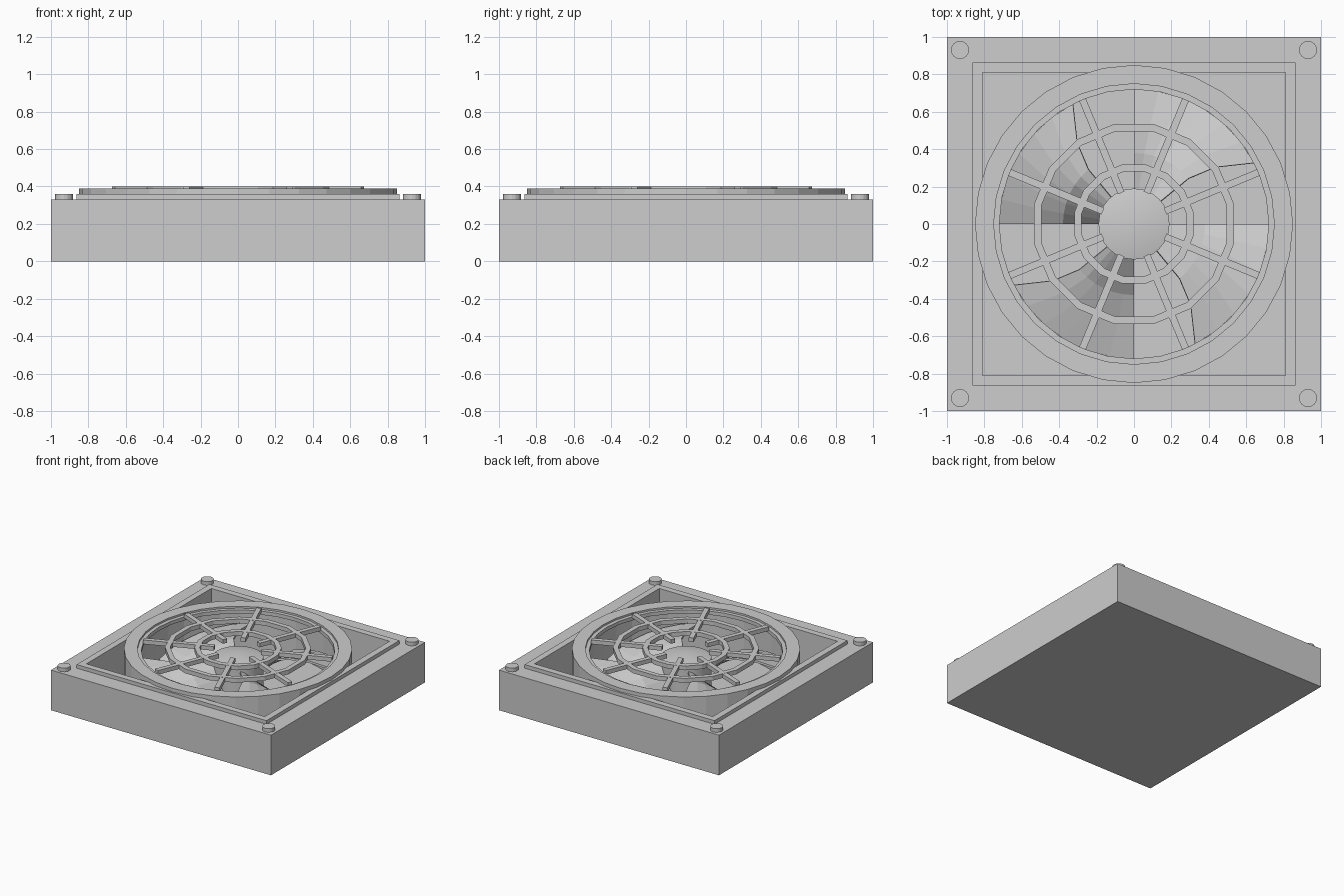
import bpy, bmesh
from math import sin, cos, pi, radians

cube = bpy.data.objects.get("Cube")
if cube:
    bpy.data.objects.remove(cube, do_unlink=True)

grey = bpy.data.materials.new("plain grey")
grey.use_nodes = True
COLOUR = (0.61, 0.61, 0.61, 1)
grey.diffuse_color = COLOUR
grey.node_tree.nodes["Principled BSDF"].inputs["Base Color"].default_value = COLOUR


def finish(name, bm):
    bmesh.ops.recalc_face_normals(bm, faces=bm.faces)
    mesh = bpy.data.meshes.new(name)
    bm.to_mesh(mesh)
    bm.free()
    mesh.materials.append(grey)
    obj = bpy.data.objects.new(name, mesh)
    bpy.context.collection.objects.link(obj)
    return obj


def lathe(name, profile, sides, closed=True, turn=0.0):
    """Revolve (radius, height) points; a closed profile makes a ring."""
    bm = bmesh.new()
    rows = []
    for r, z in profile:
        if r == 0:
            rows.append([bm.verts.new((0, 0, z))] * sides)
        else:
            rows.append([bm.verts.new((r * cos(2 * pi * i / sides + turn),
                                       r * sin(2 * pi * i / sides + turn), z))
                         for i in range(sides)])
    pairs = list(zip(rows, rows[1:]))
    if closed:
        pairs.append((rows[-1], rows[0]))
    for a, b in pairs:
        for i in range(sides):
            j = (i + 1) % sides
            corners = list(dict.fromkeys((a[i], a[j], b[j], b[i])))
            bm.faces.new(corners)
    return finish(name, bm)


def ring(name, inner, outer, low, high, sides, turn=0.0):
    return lathe(name, [(inner, low), (outer, low), (outer, high), (inner, high)],
                 sides, turn=turn)


# Housing: square tray with a stepped lip and a sunken floor
s = 2 ** 0.5
tray = [(0, 0), (s, 0), (s, 0.33), (0.863 * s, 0.33), (0.863 * s, 0.36),
        (0.81 * s, 0.36), (0.81 * s, 0.03), (0, 0.03)]
lathe("housing", tray, 4, closed=False, turn=pi / 4)

# Corner bolts
for i, (sx, sy) in enumerate([(1, 1), (-1, 1), (-1, -1), (1, -1)]):
    bolt = lathe(f"corner_bolt_{i + 1}",
                 [(0, 0.32), (0.048, 0.32), (0.048, 0.36), (0, 0.36)], 16, closed=False)
    bolt.location = (0.93 * sx, 0.93 * sy, 0)

# Round shroud around the fan
ring("shroud", 0.75, 0.85, 0.02, 0.39, 32)

# Grille: rim, two hoops and eight spokes
ring("grille_rim", 0.72, 0.755, 0.345, 0.375, 32)
ring("grille_outer_hoop", 0.505, 0.545, 0.365, 0.4, 16, pi / 16)
ring("grille_inner_hoop", 0.285, 0.325, 0.365, 0.4, 16, pi / 16)

bm = bmesh.new()
bmesh.ops.create_cube(bm, size=1)
bmesh.ops.scale(bm, vec=(0.54, 0.038, 0.034), verts=bm.verts)
bmesh.ops.translate(bm, vec=(0.45, 0, 0.382), verts=bm.verts)
spoke = finish("grille_spoke_1", bm)
spoke.rotation_euler.z = pi / 8
for i in range(1, 8):
    other = bpy.data.objects.new(f"grille_spoke_{i + 1}", spoke.data)
    other.rotation_euler.z = pi / 8 + i * pi / 4
    bpy.context.collection.objects.link(other)

# Hub with a shallow conical cap
lathe("hub", [(0, 0.02), (0.19, 0.02), (0.19, 0.325), (0, 0.365)], 24, closed=False)
bpy.ops.object.select_all(action="DESELECT")
hub = bpy.data.objects["hub"]
hub.select_set(True)
bpy.context.view_layer.objects.active = hub
bpy.ops.object.shade_smooth_by_angle(angle=radians(35))

# Fan blades: high curved leading edge, bending down to a low straight trailing edge
EDGE = [(0.17, 41, 0.29), (0.38, 40, 0.30), (0.53, 35, 0.29), (0.72, 27, 0.27)]
STEPS = 6
bm = bmesh.new()
grid = []
for r, lead, top in EDGE:
    row = []
    for k in range(STEPS + 1):
        t = k / STEPS
        a = radians(lead + (90 - lead) * t)
        row.append(bm.verts.new((r * cos(a), r * sin(a), top + (0.11 - top) * t ** 1.5)))
    grid.append(row)
for a, b in zip(grid, grid[1:]):
    for k in range(STEPS):
        bm.faces.new((a[k], b[k], b[k + 1], a[k + 1]))
blade = finish("fan_blade_1", bm)
thick = blade.modifiers.new("thickness", "SOLIDIFY")
thick.thickness = 0.015
thick.offset = -1
for i in range(1, 4):
    other = blade.copy()
    other.name = f"fan_blade_{i + 1}"
    other.rotation_euler.z = i * pi / 2
    bpy.context.collection.objects.link(other)
